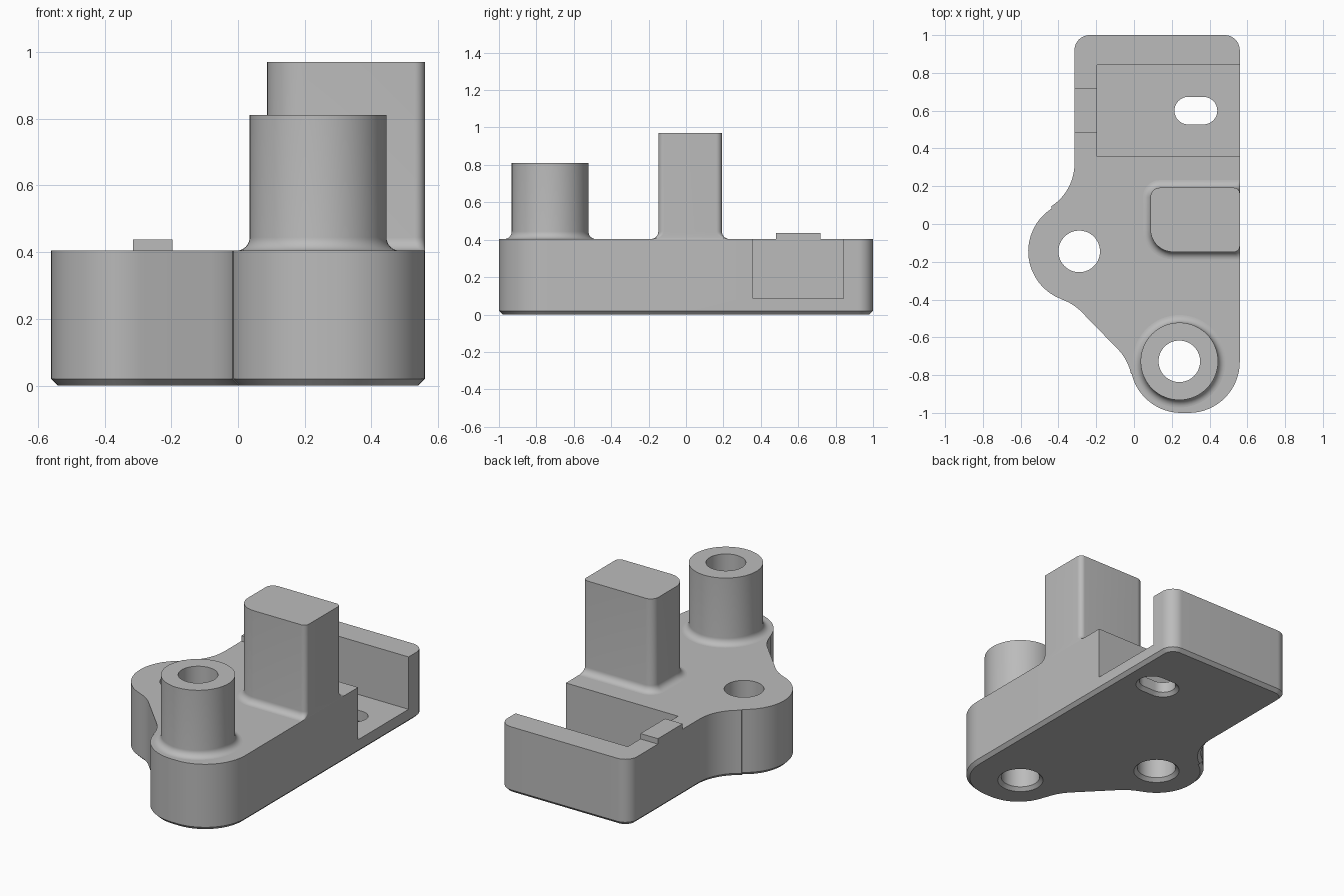
import bpy, bmesh
from math import sin, cos, pi, radians

if "Cube" in bpy.data.objects:
    bpy.data.objects.remove(bpy.data.objects["Cube"])

GREY = (0.5, 0.5, 0.5, 1)
metal = bpy.data.materials.new("plain grey")
metal.use_nodes = True
metal.diffuse_color = GREY
metal.node_tree.nodes["Principled BSDF"].inputs["Base Color"].default_value = GREY

TOP = 0.404      # top of the base plate
CHAMFER = 0.02


def arcs(parts, inset=0, steps=16):
    """Chain of arcs (cx, cy, r, start, end); clockwise arcs are concave."""
    pts = []
    for cx, cy, r, a, b in parts:
        rad = r - inset if b > a else r + inset
        for i in range(steps + 1):
            t = radians(a + (b - a) * i / steps)
            pts.append((cx + rad * cos(t), cy + rad * sin(t)))
    return pts


def rounded_rect(x0, x1, y0, y1, fl, fr, br, bl):
    return arcs([(x0 + fl, y0 + fl, fl, 180, 270), (x1 - fr, y0 + fr, fr, 270, 360),
                 (x1 - br, y1 - br, br, 0, 90), (x0 + bl, y1 - bl, bl, 90, 180)], steps=10)


def circle(x, y, r):
    return [(x + r * cos(i * pi / 32), y + r * sin(i * pi / 32)) for i in range(64)]


def loft(name, layers, bottom=True, top=True):
    """Skin a stack of (outline, height) layers."""
    bm = bmesh.new()
    rings = [[bm.verts.new((x, y, z)) for x, y in loop] for loop, z in layers]
    n = len(rings[0])
    for lo, hi in zip(rings, rings[1:]):
        for i in range(n):
            j = (i + 1) % n
            bm.faces.new((lo[i], lo[j], hi[j], hi[i]))
    if bottom:
        bm.faces.new(rings[0][::-1])
    if top:
        bm.faces.new(rings[-1])
    bmesh.ops.remove_doubles(bm, verts=bm.verts, dist=0.00002)
    mesh = bpy.data.meshes.new(name)
    bm.to_mesh(mesh)
    bm.free()
    mesh.materials.append(metal)
    obj = bpy.data.objects.new(name, mesh)
    bpy.context.collection.objects.link(obj)
    return obj


def box(name, x0, x1, y0, y1, z0, z1):
    loop = [(x0, y0), (x1, y0), (x1, y1), (x0, y1)]
    return loft(name, [(loop, z0), (loop, z1)])


def activate(obj):
    bpy.ops.object.select_all(action='DESELECT')
    obj.select_set(True)
    bpy.context.view_layer.objects.active = obj


def cut(obj, cutter):
    cutter.hide_render = True
    mod = obj.modifiers.new("cut", 'BOOLEAN')
    mod.operation = 'DIFFERENCE'
    mod.solver = 'EXACT'
    mod.object = cutter
    activate(obj)
    bpy.ops.object.modifier_apply(modifier=mod.name)
    bpy.data.objects.remove(cutter)


def hole_cutter(outline):
    """Through hole with a chamfered lower rim; outline(grow) gives the loop."""
    return loft("hole_cutter", [(outline(2 * CHAMFER), -CHAMFER), (outline(0), CHAMFER),
                                (outline(0), TOP + 0.1)])


# Base plate: lobed outline with a chamfered lower edge
OUTLINE = [(0.29, -0.73, 0.27, -90, 0), (0.48, 0.92, 0.08, 0, 90),
           (-0.235, 0.92, 0.08, 90, 180), (-0.585, 0.32, 0.27, 0, -57.2),
           (-0.29, -0.145, 0.27, 122.8, 250.6), (-0.47, -0.655, 0.27, 70.6, 43),
           (-0.28, -0.85, 0.27, 43, 12.5), (0.25, -0.73, 0.27, 192.5, 270)]
base = loft("base_plate", [(arcs(OUTLINE, CHAMFER), 0), (arcs(OUTLINE), CHAMFER),
                           (arcs(OUTLINE), TOP)])

# Pocket open to one side, round holes and slot
cut(base, box("pocket_cutter", -0.197, 0.7, 0.357, 0.842, 0.085, 0.6))
for hx, hy in ((-0.29, -0.145), (0.24, -0.727)):
    cut(base, hole_cutter(lambda g: circle(hx, hy, 0.11 + g)))
cut(base, hole_cutter(lambda g: arcs([(0.287, 0.6, 0.073 + g, 90, 270),
                                      (0.368, 0.6, 0.073 + g, -90, 90)])))

# Fillet profile shared by the boss and the block: (growth, height)
R = 0.04
FILLET = [(R * (1 - sin(i * pi / 16)), TOP + R * (1 - cos(i * pi / 16))) for i in range(9)]

# Tubular boss over the front hole
layers = [(circle(0.24, -0.727, 0.205 + g), z) for g, z in FILLET]
layers += [(circle(0.24, -0.727, r), z) for r, z in ((0.205, 0.81), (0.11, 0.81), (0.11, TOP))]
boss = loft("boss", layers, bottom=False, top=False)


# Upright block, flush with the straight side of the base
def block_loop(g):
    side = 0.03 * (1 - g / R) + 0.001
    return rounded_rect(0.087 - g, 0.56, -0.148 - g, 0.192 + g,
                        0.12 + g, side, side, 0.05 + g)


block = loft("upright_block", [(block_loop(g), z) for g, z in FILLET] + [(block_loop(0), 0.97)],
             bottom=False)

# Small tab on the pocket wall
tab = box("wall_tab", -0.315, -0.197, 0.482, 0.72, TOP, 0.437)

for part in (base, boss, block, tab):
    activate(part)
    bpy.ops.object.shade_smooth_by_angle(angle=radians(30))
